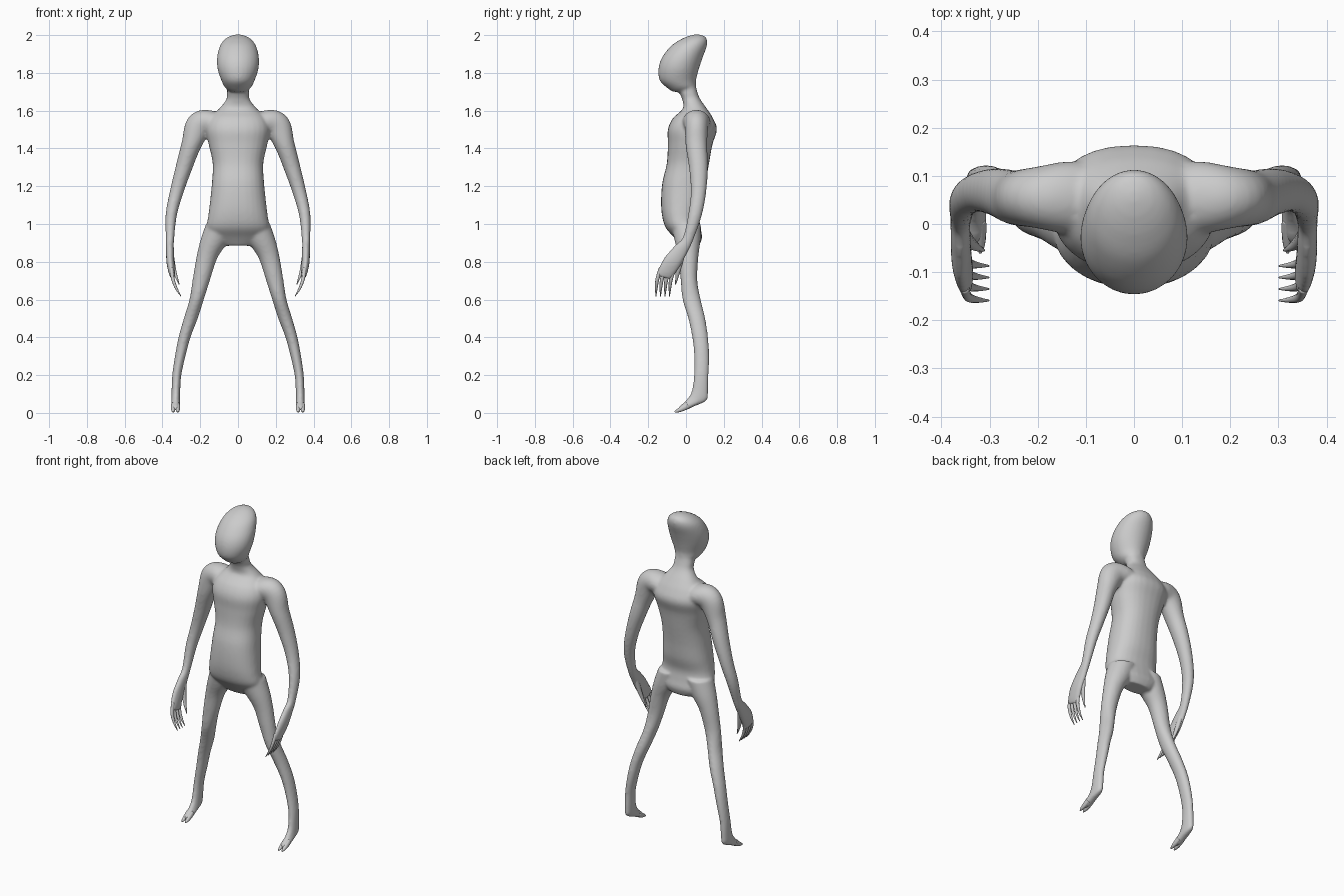
import bpy, bmesh, math
from mathutils import Vector


def spline(rows, steps=6):
    """Catmull-Rom interpolation through rows of numbers."""
    out = []
    n = len(rows)
    for i in range(n - 1):
        a, b, c, d = rows[max(i - 1, 0)], rows[i], rows[i + 1], rows[min(i + 2, n - 1)]
        for k in range(steps):
            t = k / steps
            out.append([0.5 * (2 * q + (r - p) * t + (2 * p - 5 * q + 4 * r - s) * t * t
                               + (3 * q - p - 3 * r + s) * t ** 3)
                        for p, q, r, s in zip(a, b, c, d)])
    return out + [list(rows[-1])]


def loft(bm, rows, side=1, flat=True, power=2.0, segs=28):
    """Skin rings (x, y, z, rx, ry); flat rings stay level, others follow the path."""
    rows = spline(rows)
    pts = [Vector(r[:3]) for r in rows]
    rings = []
    for i, r in enumerate(rows):
        u, v = Vector((1, 0, 0)), Vector((0, 1, 0))
        if not flat:
            t = (pts[min(i + 1, len(pts) - 1)] - pts[max(i - 1, 0)]).normalized()
            u = v.cross(t).normalized()
            v = t.cross(u)
        ring = []
        for k in range(segs):
            a = math.tau * k / segs
            c, s = math.cos(a), math.sin(a)
            c = math.copysign(abs(c) ** (2 / power), c)
            s = math.copysign(abs(s) ** (2 / power), s)
            p = pts[i] + u * (r[3] * c) + v * (r[4] * s)
            ring.append(bm.verts.new((p.x * side, p.y, p.z)))
        rings.append(ring)
    for a, b in zip(rings, rings[1:]):
        for k in range(segs):
            j = (k + 1) % segs
            bm.faces.new((a[k], a[j], b[j], b[k]))
    bm.faces.new(rings[0])
    bm.faces.new(rings[-1])


def finish(bm, name):
    bmesh.ops.recalc_face_normals(bm, faces=bm.faces[:])
    me = bpy.data.meshes.new(name)
    bm.to_mesh(me)
    bm.free()
    ob = bpy.data.objects.new(name, me)
    bpy.context.collection.objects.link(ob)
    me.polygons.foreach_set("use_smooth", [True] * len(me.polygons))
    return ob


torso = [(0, .02, .885, .09, .05), (0, .01, .93, .15, .075), (0, -.015, .98, .167, .092),
         (0, -.027, 1.04, .158, .099), (0, -.02, 1.12, .148, .112), (0, -.01, 1.22, .138, .115),
         (0, .01, 1.32, .134, .112), (0, .022, 1.42, .155, .118), (0, .034, 1.5, .17, .13),
         (0, .037, 1.56, .15, .106), (0, .047, 1.61, .1, .064), (0, .028, 1.66, .062, .048),
         (0, .012, 1.7, .058, .048), (0, .005, 1.76, .05, .04)]
head = [(0, -.03, 1.7, .04, .04), (0, -.024, 1.72, .067, .075), (0, -.043, 1.76, .088, .096),
        (0, -.039, 1.82, .108, .107), (0, -.02, 1.88, .111, .108), (0, .014, 1.94, .097, .096),
        (0, .04, 1.975, .073, .072), (0, .055, 1.995, .042, .042), (0, .058, 2.003, .012, .012)]
leg = [(.09, .0, 1.0, .08, .08), (.125, .008, .91, .075, .068), (.165, .013, .82, .056, .052),
       (.195, .016, .7, .046, .044), (.219, .03, .6, .038, .048), (.25, .057, .5, .037, .045),
       (.283, .075, .4, .032, .042), (.306, .083, .3, .028, .04), (.324, .081, .2, .024, .039),
       (.329, .073, .11, .023, .045), (.33, .054, .065, .023, .056), (.331, .005, .035, .025, .04),
       (.331, -.022, .014, .024, .022)]
arm = [(.06, .055, 1.51, .05, .07), (.14, .055, 1.54, .06, .075), (.205, .055, 1.52, .072, .063),
       (.247, .055, 1.42, .053, .057), (.286, .066, 1.3, .044, .05), (.325, .066, 1.17, .036, .041),
       (.353, .048, 1.05, .03, .036), (.36, .01, .92, .022, .029), (.36, -.03, .86, .021, .04),
       (.358, -.072, .8, .021, .048), (.351, -.105, .745, .017, .046), (.345, -.115, .715, .012, .04)]

# body: torso, head and limbs fused into one smooth skin
bm = bmesh.new()
loft(bm, torso, power=2.3)
loft(bm, head)
for side in (-1, 1):
    loft(bm, leg, side)
    loft(bm, arm, side, flat=False)
body = finish(bm, "body")
remesh = body.modifiers.new("fuse", "REMESH")
remesh.mode = "VOXEL"
remesh.voxel_size = 0.0075
remesh.use_smooth_shade = True
relax = body.modifiers.new("relax", "SMOOTH")
relax.factor = 0.5
relax.iterations = 9

for side, label in ((-1, "right"), (1, "left")):
    # four curved fingers and a thumb
    bm = bmesh.new()
    for i in range(4):
        y = -.145 + i * .024
        loft(bm, [(.352, y + .012, .765, .01, .011), (.345, y - .006, .71, .009, .01),
                  (.328, y - .012, .662, .007, .007), (.302, y - .014, .618, .002, .002)],
             side, flat=False, segs=12)
    loft(bm, [(.356, -.015, .865, .013, .016), (.345, -.033, .79, .012, .015),
              (.33, -.046, .73, .008, .01), (.311, -.055, .68, .002, .002)],
         side, flat=False, segs=12)
    finish(bm, label + "_fingers")

    # two short toes with a cleft between them
    bm = bmesh.new()
    for x in (.319, .343):
        loft(bm, [(x, .01, .04, .012, .018), (x, -.022, .022, .012, .014),
                  (x, -.045, .011, .009, .009), (x, -.06, .005, .003, .004)],
             side, flat=False, segs=12)
    finish(bm, label + "_toes")
